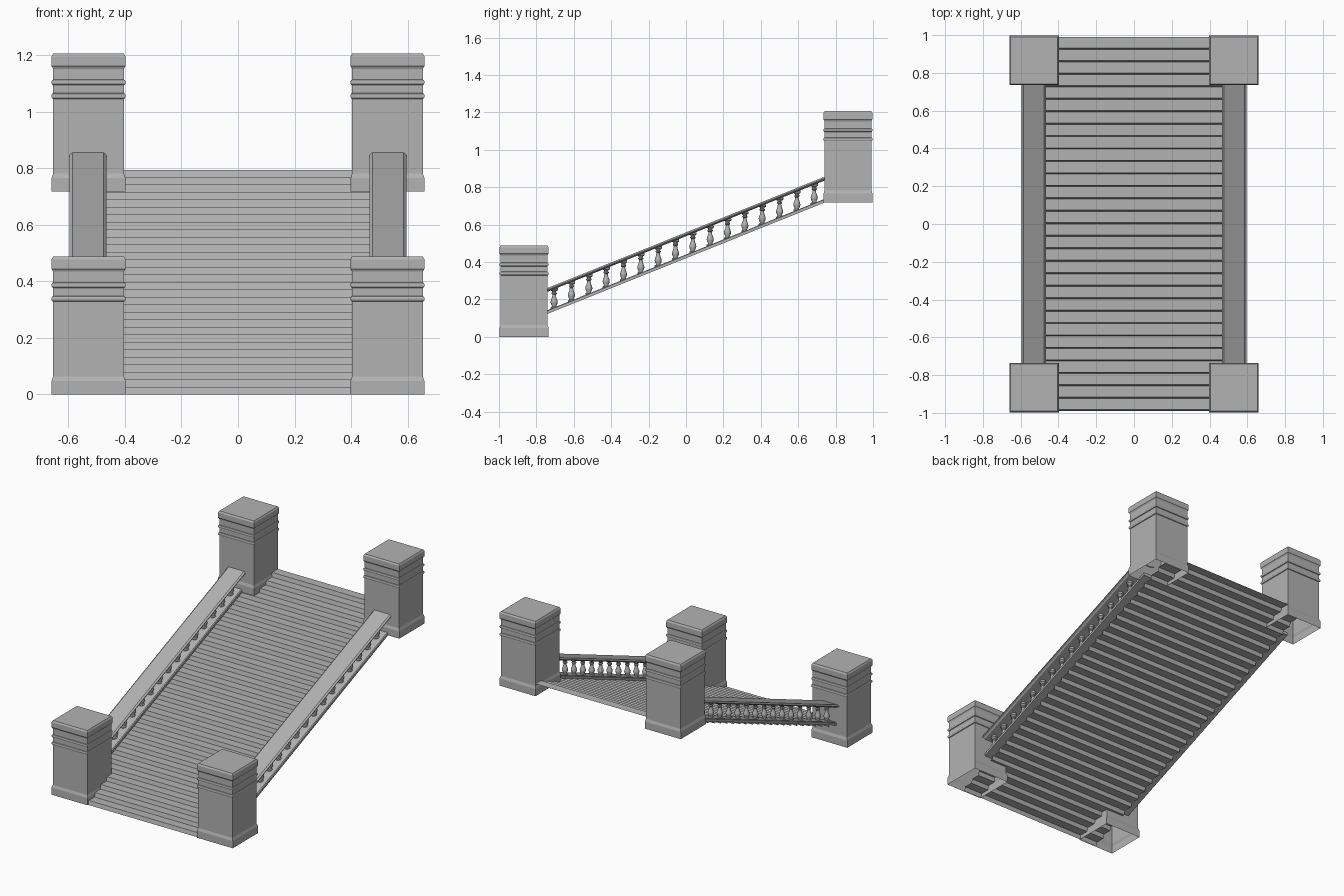
import bpy, bmesh, math

if "Cube" in bpy.data.objects:
    bpy.data.objects.remove(bpy.data.objects["Cube"])

STEPS = 30
RUN, RISE = 1.98 / STEPS, 0.795 / STEPS
SLOPE = RISE / RUN
PX, PY, LIFT = 0.529, 0.866, 0.718
STONE = bpy.data.materials.new("dark_stone")
STONE.diffuse_color = (0.45, 0.45, 0.45, 1)
STONE.use_nodes = True
STONE.node_tree.nodes["Principled BSDF"].inputs["Base Color"].default_value = STONE.diffuse_color


def nose_z(y):
    return SLOPE * (y + 0.99) + RISE


def make(name, verts, faces, smooth=False):
    me = bpy.data.meshes.new(name)
    me.from_pydata(verts, [], faces)
    bm = bmesh.new()
    bm.from_mesh(me)
    bmesh.ops.recalc_face_normals(bm, faces=bm.faces)
    bm.to_mesh(me)
    bm.free()
    me.materials.append(STONE)
    ob = bpy.data.objects.new(name, me)
    bpy.context.collection.objects.link(ob)
    if smooth:
        bpy.context.view_layer.objects.active = ob
        bpy.ops.object.select_all(action='DESELECT')
        ob.select_set(True)
        bpy.ops.object.shade_smooth_by_angle(angle=math.radians(40))
    return ob


def copy(ob, name, loc):
    c = bpy.data.objects.new(name, ob.data)
    c.location = loc
    bpy.context.collection.objects.link(c)


def lathe(profile, n, turn=0.0, scale=1.0, cap=True):
    verts, faces = [], []
    for r, z in profile:
        for k in range(n):
            a = turn + 2 * math.pi * k / n
            verts.append((r * scale * math.cos(a), r * scale * math.sin(a), z))
    for i in range(len(profile) - 1):
        for k in range(n):
            j = (k + 1) % n
            faces.append((i * n + k, i * n + j, (i + 1) * n + j, (i + 1) * n + k))
    if cap:
        faces.append(tuple(range((len(profile) - 1) * n, len(profile) * n)))
    return verts, faces


# Stair surface: open stepped sheet with slightly raked risers
path = [(-0.99, 0.0)]
for i in range(STEPS):
    y, z = -0.99 + i * RUN, (i + 1) * RISE
    path += [(y + 0.007, z), (y + RUN, z)]
verts = [(x, y, z) for y, z in path for x in (-0.53, 0.53)]
faces = [(2 * i, 2 * i + 1, 2 * i + 3, 2 * i + 2) for i in range(len(path) - 1)]
stairs = make("stairs", verts, faces)
if stairs.data.polygons[1].normal.z < 0:
    stairs.data.flip_normals()

# Square pillars: plinth, two moulded bands and cap, open underneath
pillar_profile = [
    (0.131, 0), (0.131, 0.047), (0.125, 0.064), (0.125, 0.328),
    (0.129, 0.330), (0.131, 0.335), (0.131, 0.341), (0.129, 0.346),
    (0.125, 0.348), (0.125, 0.377), (0.129, 0.379), (0.131, 0.384),
    (0.131, 0.389), (0.129, 0.394), (0.125, 0.396), (0.125, 0.434),
    (0.128, 0.440), (0.131, 0.444), (0.131, 0.478), (0.125, 0.488)]
pillar = make("pillar_front_right",
              *lathe(pillar_profile, 4, math.pi / 4, math.sqrt(2)))
pillar.location = (PX, -PY, 0)
copy(pillar, "pillar_front_left", (-PX, -PY, 0))
copy(pillar, "pillar_back_right", (PX, PY, LIFT))
copy(pillar, "pillar_back_left", (-PX, PY, LIFT))


# Sloping rails: cross-section (x, height above nosing line) swept along y
def rail(name, half, y0, y1):
    sec = half + [(-x, h) for x, h in reversed(half)]
    n = len(sec)
    vs = [(x, y, nose_z(y) + h) for y in (y0, y1) for x, h in sec]
    fs = [(k, (k + 1) % n, n + (k + 1) % n, n + k) for k in range(n)]
    fs += [tuple(range(n)), tuple(range(n, 2 * n))]
    ob = make(name + "_right", vs, fs)
    ob.location.x = PX + 0.002
    copy(ob, name + "_left", (-PX - 0.002, 0, 0))


rail("handrail", [(0.045, 0.114), (0.052, 0.119), (0.065, 0.121),
                  (0.065, 0.126), (0.055, 0.134)], -0.76, 0.745)
rail("bottom_rail", [(0.045, -0.004), (0.045, 0.012), (0.040, 0.016)], -0.76, 0.78)

# Turned balusters
baluster_profile = [
    (0.019, 0.0), (0.019, 0.012), (0.013, 0.016), (0.012, 0.021),
    (0.017, 0.031), (0.019, 0.040), (0.017, 0.050), (0.011, 0.066),
    (0.009, 0.080), (0.014, 0.085), (0.014, 0.090), (0.010, 0.094),
    (0.012, 0.099), (0.020, 0.104), (0.020, 0.116)]
base = None
for i in range(16):
    y = -0.705 + i * 0.0927
    for side, sx in (("right", 1), ("left", -1)):
        loc = (sx * (PX + 0.002), y, nose_z(y) + 0.004)
        name = f"baluster_{side}_{i + 1}"
        if base is None:
            base = make(name, *lathe(baluster_profile, 12), smooth=True)
            base.location = loc
        else:
            copy(base, name, loc)
